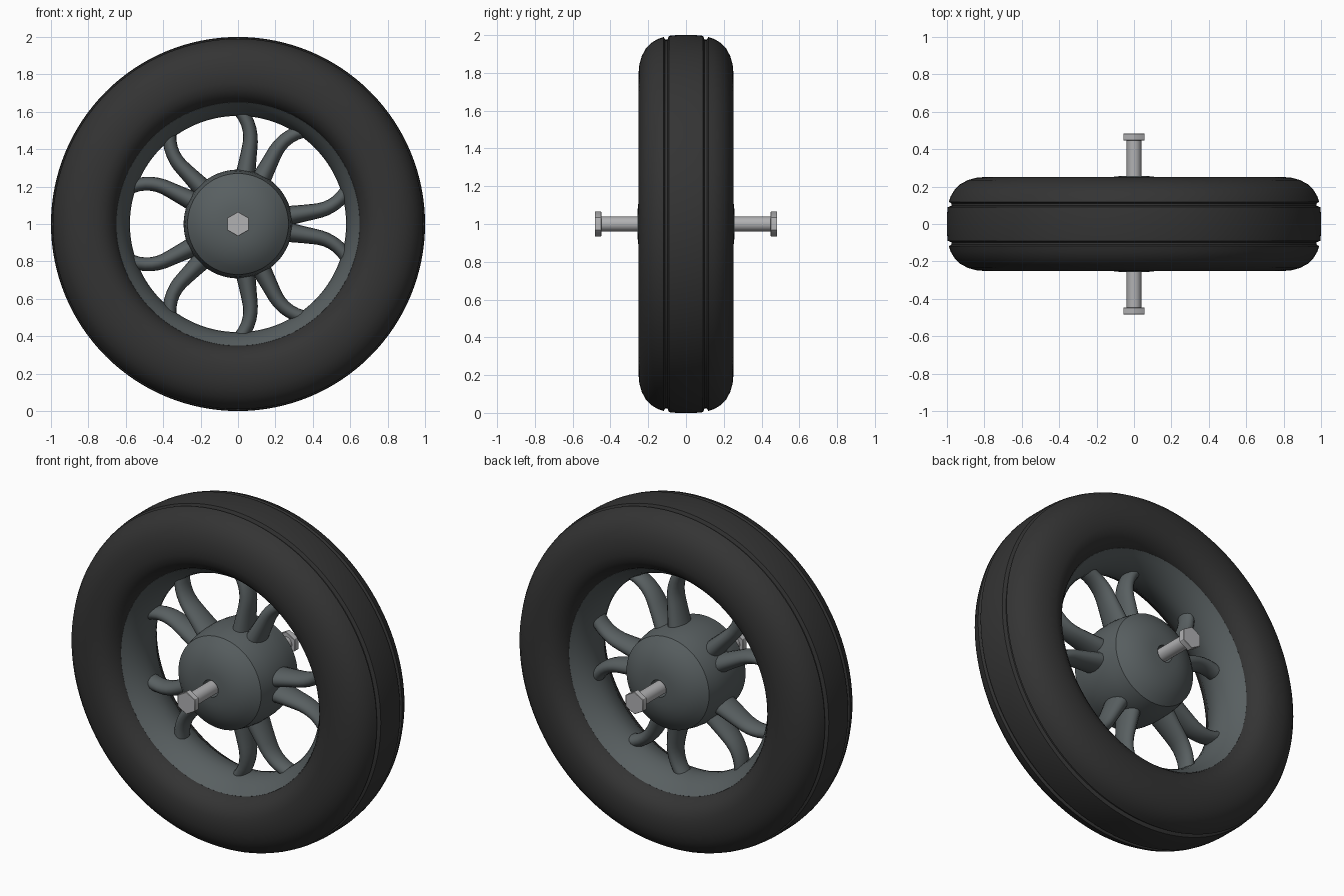
import bpy, bmesh, math
from mathutils import Vector, Matrix

if "Cube" in bpy.data.objects:
    bpy.data.objects.remove(bpy.data.objects["Cube"])

CENTRE = Vector((0, 0, 1))


def material(name, rgb):
    m = bpy.data.materials.new(name)
    m.diffuse_color = (*rgb, 1)
    m.use_nodes = True
    m.node_tree.nodes["Principled BSDF"].inputs["Base Color"].default_value = m.diffuse_color
    return m


RUBBER = material("black rubber", (0.034, 0.034, 0.034))
METAL = material("dark grey metal", (0.098, 0.115, 0.119))
STEEL = material("light steel", (0.44, 0.44, 0.45))


def finish(bm, name, mat, angle=30):
    bmesh.ops.recalc_face_normals(bm, faces=bm.faces[:])
    mesh = bpy.data.meshes.new(name)
    bm.to_mesh(mesh)
    bm.free()
    mesh.materials.append(mat)
    ob = bpy.data.objects.new(name, mesh)
    bpy.context.collection.objects.link(ob)
    bpy.ops.object.select_all(action='DESELECT')
    ob.select_set(True)
    bpy.context.view_layer.objects.active = ob
    bpy.ops.object.shade_smooth_by_angle(angle=math.radians(angle))
    return ob


def skin(bm, rings, loop):
    """Join rings of vertices with quads; loop also joins last ring to first."""
    n = len(rings[0])
    for i in range(len(rings) if loop else len(rings) - 1):
        a, b = rings[i], rings[(i + 1) % len(rings)]
        for j in range(n):
            k = (j + 1) % n
            bm.faces.new((a[j], a[k], b[k], b[j]))


def revolve(name, half, mat, steps=96):
    """Spin a (radius, y) half profile, mirrored in y, about the axle."""
    profile = half + [(r, -y) for r, y in reversed(half) if y > 0]
    bm = bmesh.new()
    rings = []
    for i in range(steps):
        a = 2 * math.pi * i / steps
        rings.append([bm.verts.new(CENTRE + Vector((r * math.cos(a), y, r * math.sin(a))))
                      for r, y in profile])
    skin(bm, rings, True)
    return finish(bm, name, mat)


# Tyre with two tread grooves
revolve("tyre", [
    (0.645, 0.13), (0.65, 0.16), (0.662, 0.187), (0.685, 0.215), (0.715, 0.237),
    (0.755, 0.249), (0.80, 0.251), (0.845, 0.247), (0.89, 0.234), (0.93, 0.212),
    (0.96, 0.182), (0.98, 0.148), (0.99, 0.118), (0.976, 0.110), (0.976, 0.098),
    (0.996, 0.090), (1.0, 0.05), (1.0, 0.0)], RUBBER, 128)

# Rim bulging towards the hub
revolve("rim", [
    (0.66, 0.0), (0.66, 0.155), (0.65, 0.162), (0.628, 0.135), (0.608, 0.105),
    (0.592, 0.07), (0.582, 0.035), (0.578, 0.0)], METAL, 128)

# Hub: drum with a domed cap each side and an axle hole
revolve("hub", [
    (0.05, 0.0), (0.05, 0.257), (0.09, 0.255), (0.13, 0.249), (0.18, 0.233),
    (0.23, 0.205), (0.27, 0.17), (0.283, 0.11), (0.29, 0.05), (0.291, 0.0)], METAL, 64)


def spoke_point(r, side, base):
    """Spokes run nearly straight, then sweep away from their pair at the rim."""
    a = base + side * math.radians(9.3 + 220 * max(0, r - 0.42) ** 2)
    return CENTRE + Vector((r * math.cos(a), 0, r * math.sin(a)))


def spoke(name, side, base, sides=16, steps=12):
    bm = bmesh.new()
    rings = []
    for i in range(steps + 1):
        t = i / steps
        r = 0.22 + 0.385 * t
        p = spoke_point(r, side, base)
        d = (spoke_point(r + 0.005, side, base) - spoke_point(r - 0.005, side, base)).normalized()
        across = Vector((-d.z, 0, d.x))
        half_w = 0.036 + 0.022 * (1 - t) ** 2
        half_y = 0.053 + 0.04 * (1 - t) ** 1.5
        rings.append([bm.verts.new(p + across * half_w * math.cos(q) + Vector((0, half_y * math.sin(q), 0)))
                      for q in (2 * math.pi * j / sides for j in range(sides))])
    skin(bm, rings, False)
    bm.faces.new(rings[0])
    bm.faces.new(rings[-1])
    finish(bm, name, METAL, 40)


# Five mirrored pairs of curved spokes
for i in range(5):
    for side in (1, -1):
        spoke(f"spoke_{i + 1}_{'a' if side > 0 else 'b'}", side, math.radians(72 * i))


def rod(name, radius, y0, y1, sides, bevel=0.0):
    """Prism along y with a corner pointing up."""
    bm = bmesh.new()
    bmesh.ops.create_cone(bm, cap_ends=True, segments=sides, radius1=radius,
                          radius2=radius, depth=y1 - y0)
    top = max(bm.verts, key=lambda v: v.co.y).co
    turn = math.pi / 2 - math.atan2(top.y, top.x)
    bm.transform(Matrix.Translation(CENTRE + Vector((0, (y0 + y1) / 2, 0)))
                 @ Matrix.Rotation(math.pi / 2, 4, 'X') @ Matrix.Rotation(turn, 4, 'Z'))
    if bevel:
        bmesh.ops.bevel(bm, geom=bm.edges[:], offset=bevel, segments=1, affect='EDGES')
    finish(bm, name, STEEL)


# Axle with a hexagonal head at each end
rod("axle", 0.039, -0.46, 0.46, 32)
rod("front_axle_head", 0.066, -0.483, -0.447, 6, 0.002)
rod("back_axle_head", 0.066, 0.447, 0.483, 6, 0.002)
